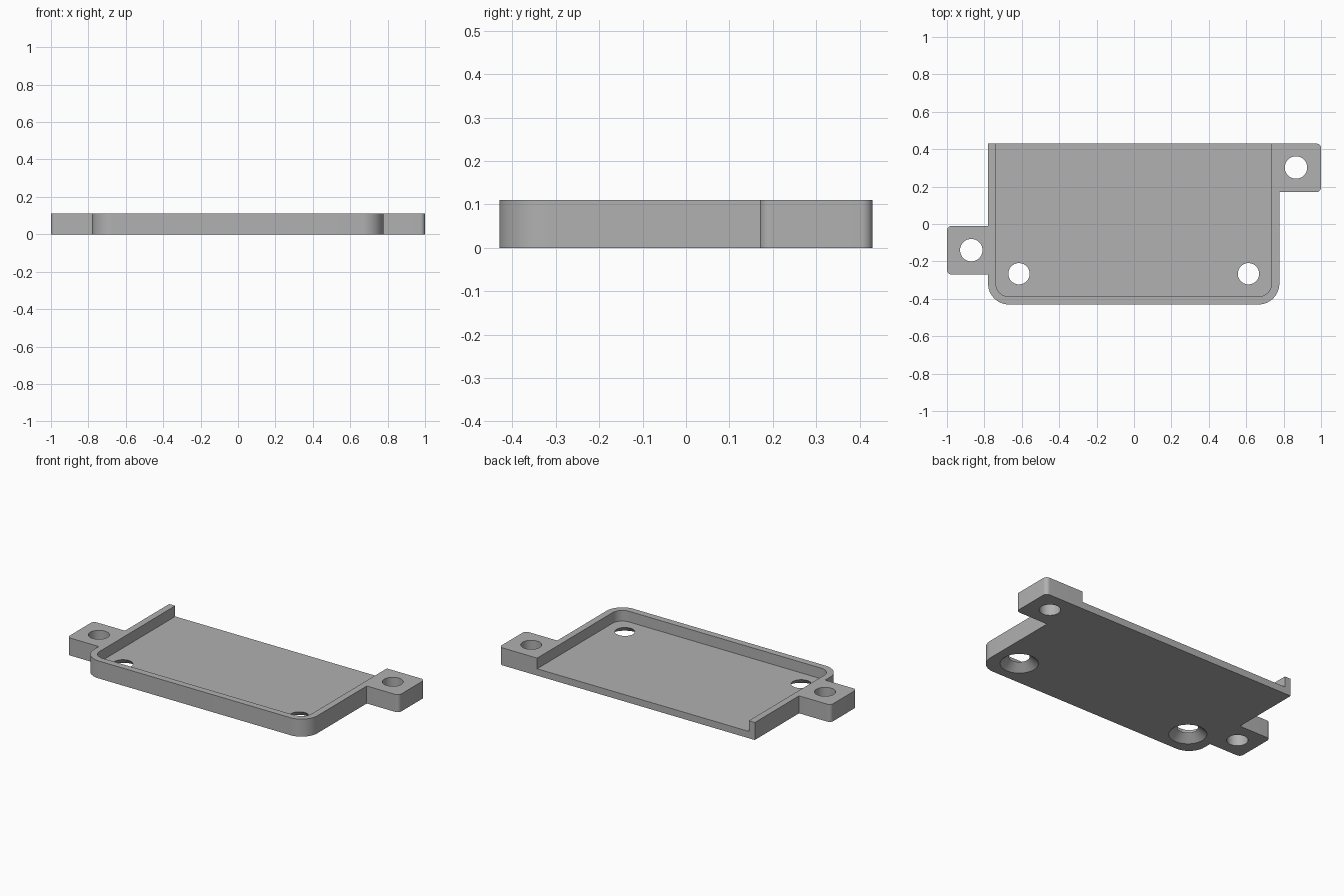
import bpy
import bmesh
from math import radians
from mathutils import Vector

cube = bpy.data.objects.get("Cube")
if cube:
    bpy.data.objects.remove(cube, do_unlink=True)

HEIGHT, FLOOR = 0.11, 0.043

grey = bpy.data.materials.new("plain grey")
grey.use_nodes = True
grey.diffuse_color = (0.44, 0.44, 0.44, 1)
grey.node_tree.nodes["Principled BSDF"].inputs["Base Color"].default_value = grey.diffuse_color


def add_object(name, bm):
    bmesh.ops.recalc_face_normals(bm, faces=bm.faces[:])
    mesh = bpy.data.meshes.new(name)
    bm.to_mesh(mesh)
    bm.free()
    mesh.materials.append(grey)
    obj = bpy.data.objects.new(name, mesh)
    bpy.context.collection.objects.link(obj)
    return obj


def rounded(corners, steps=10):
    """Replace each (x, y, radius) right-angle corner by an arc."""
    points = []
    for i, (x, y, r) in enumerate(corners):
        p = Vector((x, y))
        if r == 0:
            points.append(p)
            continue
        to_prev = (Vector(corners[i - 1][:2]) - p).normalized() * r
        to_next = (Vector(corners[(i + 1) % len(corners)][:2]) - p).normalized() * r
        centre = p + to_prev + to_next
        for k in range(steps + 1):
            d = (-to_next).lerp(-to_prev, k / steps).normalized() * r
            points.append(centre + d)
    return points


def prism(name, corners, z0, z1):
    bm = bmesh.new()
    face = bm.faces.new([bm.verts.new((p.x, p.y, z0)) for p in rounded(corners)])
    top = bmesh.ops.extrude_face_region(bm, geom=[face])["geom"]
    bmesh.ops.translate(bm, vec=(0, 0, z1 - z0),
                        verts=[v for v in top if isinstance(v, bmesh.types.BMVert)])
    return add_object(name, bm)


def cone(name, x, y, r0, r1, z0, z1):
    bm = bmesh.new()
    bmesh.ops.create_cone(bm, cap_ends=True, segments=48, radius1=r0, radius2=r1, depth=z1 - z0)
    bmesh.ops.translate(bm, vec=(x, y, (z0 + z1) / 2), verts=bm.verts[:])
    return add_object(name, bm)


# Tray body with its two mounting tabs, as one outline
tray = prism("mounting_tray", [
    (-0.78, -0.43, 0.11), (0.777, -0.43, 0.11),
    (0.777, 0.17, 0), (1, 0.17, 0.025), (1, 0.43, 0.025),
    (-0.78, 0.43, 0), (-0.78, -0.01, 0),
    (-1, -0.01, 0.025), (-1, -0.27, 0.025), (-0.78, -0.27, 0),
], 0, HEIGHT)

# Pocket, open at the back
cutters = [prism("pocket_cutter", [
    (-0.738, -0.388, 0.068), (0.735, -0.388, 0.068),
    (0.735, 0.6, 0), (-0.738, 0.6, 0)], FLOOR, 0.3)]

# Straight holes through the tabs
for x, y in ((-0.87, -0.14), (0.866, 0.302)):
    cutters.append(cone("tab_hole_cutter", x, y, 0.06, 0.06, -0.1, 0.2))

# Countersunk holes in the floor, wide underneath
slope = 0.05 / FLOOR
for x in (-0.615, 0.612):
    cutters.append(cone("countersink_cutter", x, -0.266,
                        0.107 + 0.02 * slope, 0.057, -0.02, FLOOR))
    cutters.append(cone("floor_hole_cutter", x, -0.266, 0.057, 0.057, 0.02, 0.2))

# Cut everything out of the tray
bpy.context.view_layer.objects.active = tray
for cutter in cutters:
    cutter.hide_render = True
    mod = tray.modifiers.new("cut", "BOOLEAN")
    mod.operation = "DIFFERENCE"
    mod.solver = "EXACT"
    mod.object = cutter
    bpy.ops.object.modifier_apply(modifier=mod.name)
    bpy.data.objects.remove(cutter, do_unlink=True)

# Smooth the rounded corners and holes, keep the edges sharp
bpy.ops.object.select_all(action="DESELECT")
tray.select_set(True)
bpy.ops.object.shade_smooth_by_angle(angle=radians(30))
